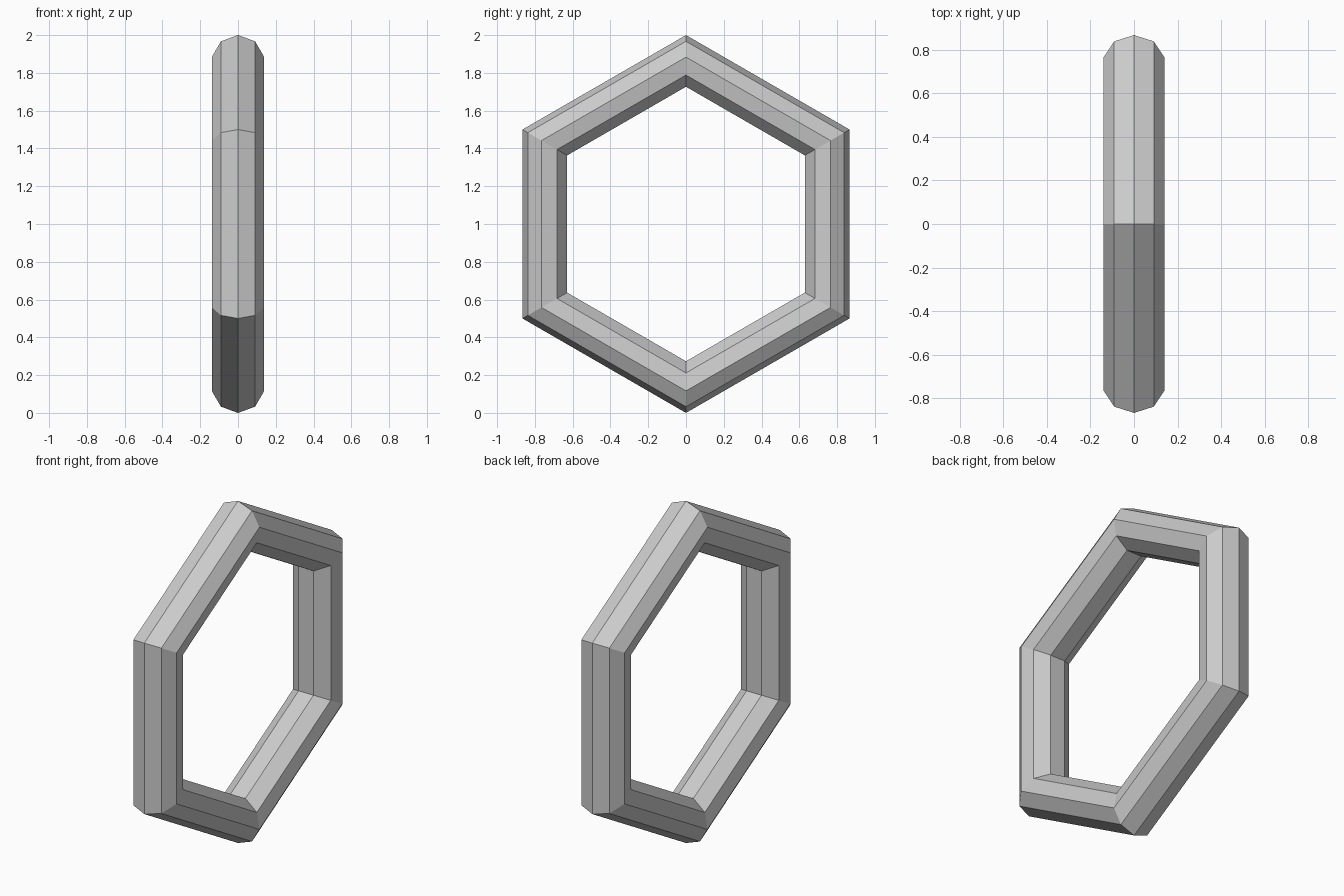
import bpy
from math import pi

if "Cube" in bpy.data.objects:
    bpy.data.objects.remove(bpy.data.objects["Cube"])

# Hexagonal ring with a nine-sided tube
tube = 0.141
bpy.ops.mesh.primitive_torus_add(
    major_segments=6, minor_segments=9,
    major_radius=1 - tube, minor_radius=tube,
    location=(0, 0, 1), rotation=(0, pi / 2, 0))
ring = bpy.context.object
ring.name = "hexagonal_ring"

# Faceted, low-poly finish
bpy.ops.object.shade_flat()
